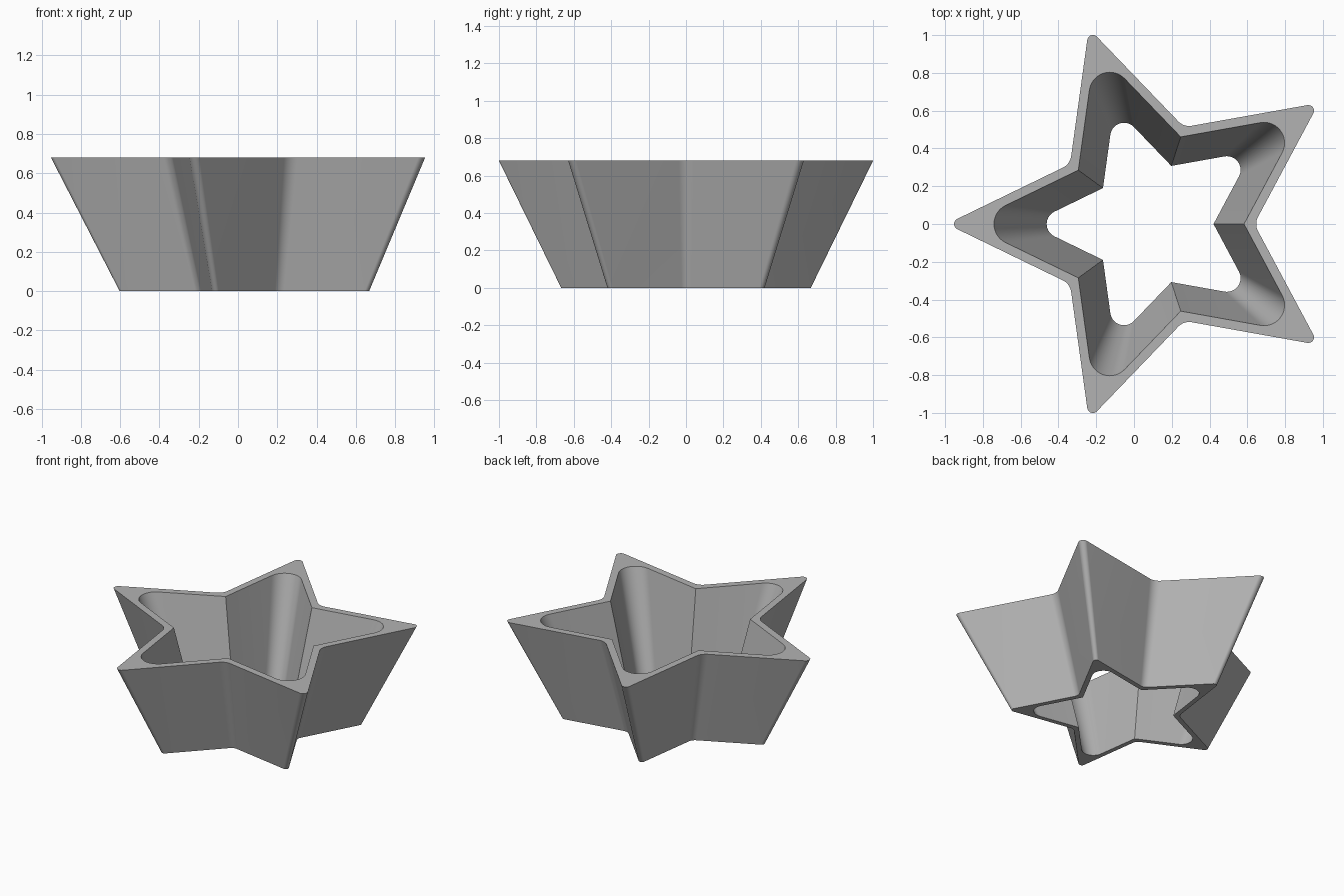
import bpy, bmesh, math
from mathutils import Vector

if "Cube" in bpy.data.objects:
    bpy.data.objects.remove(bpy.data.objects["Cube"])

HEIGHT = 0.68      # rim height
BASE = 0.667       # base size relative to the rim
CENTRE_X = 0.0975  # star centre, so the bounds are centred on the origin


def star_loop(tip, notch, tip_r, notch_r, steps=14):
    """Five-pointed star outline with filleted tips and notches."""
    corners = []
    for i in range(10):
        a = math.pi + i * math.pi / 5
        radius, fillet = (notch, notch_r) if i % 2 else (tip, tip_r)
        corners.append((Vector((math.cos(a), math.sin(a))) * radius, fillet))
    points = []
    for i, (p, r) in enumerate(corners):
        if r == 0:
            points.append(p)
            continue
        u = (corners[i - 1][0] - p).normalized()
        v = (corners[(i + 1) % 10][0] - p).normalized()
        half = u.angle(v) / 2
        mid = p + (u + v).normalized() * (r / math.sin(half))
        start = p + u * (r / math.tan(half)) - mid
        end = p + v * (r / math.tan(half)) - mid
        a0 = math.atan2(start.y, start.x)
        turn = math.atan2(start.x * end.y - start.y * end.x, start.dot(end))
        for k in range(steps + 1):
            a = a0 + turn * k / steps
            points.append(mid + Vector((math.cos(a), math.sin(a))) * r)
    return points


def ring(bm, outline, scale, z):
    return [bm.verts.new((CENTRE_X + p.x * scale, p.y * scale, z)) for p in outline]


def wall(bm, low, high, flip=False):
    n = len(low)
    for i in range(n):
        j = (i + 1) % n
        quad = [low[i], low[j], high[j], high[i]]
        bm.faces.new(quad[::-1] if flip else quad)


def loop_edges(bm, verts):
    return [bm.edges.get((v, verts[(i + 1) % len(verts)])) for i, v in enumerate(verts)]


# Outer and inner outlines at the rim
outer = star_loop(1.089, 0.539, 0.03, 0.08)
inner = star_loop(0.98, 0.485, 0.109, 0)

bm = bmesh.new()
# Tapered outer wall and tapered star-shaped opening
outer_low, outer_high = ring(bm, outer, BASE, 0), ring(bm, outer, 1, HEIGHT)
inner_low, inner_high = ring(bm, inner, BASE, 0), ring(bm, inner, 1, HEIGHT)
wall(bm, outer_low, outer_high)
wall(bm, inner_low, inner_high, flip=True)

# Flat rim and flat underside between the two outlines
for a, b, up in ((outer_high, inner_high, 1), (outer_low, inner_low, -1)):
    bmesh.ops.triangle_fill(bm, use_beauty=True, normal=(0, 0, up),
                            edges=loop_edges(bm, a) + loop_edges(bm, b))
bmesh.ops.recalc_face_normals(bm, faces=bm.faces)

mesh = bpy.data.meshes.new("star_planter")
bm.to_mesh(mesh)
bm.free()
planter = bpy.data.objects.new("star_planter", mesh)
bpy.context.collection.objects.link(planter)

# Single grey material
grey = bpy.data.materials.new("plain grey")
grey.diffuse_color = (0.45, 0.45, 0.45, 1)
grey.use_nodes = True
grey.node_tree.nodes["Principled BSDF"].inputs["Base Color"].default_value = grey.diffuse_color
mesh.materials.append(grey)

# Smooth fillets, sharp rims and inner ridges
bpy.context.view_layer.objects.active = planter
planter.select_set(True)
bpy.ops.object.shade_smooth_by_angle(angle=math.radians(30))
